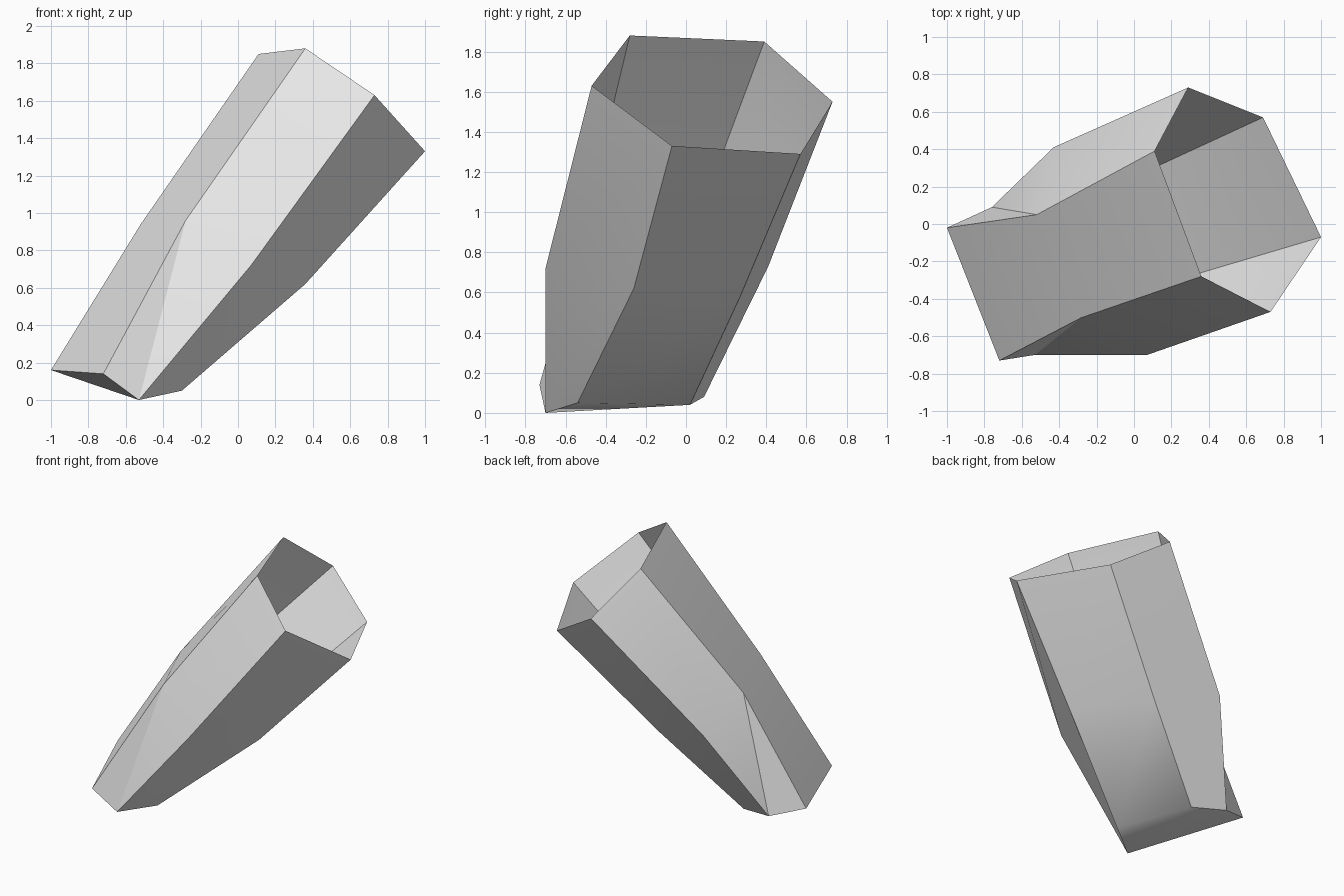
import bpy
import bmesh
import math

cube = bpy.data.objects.get("Cube")
if cube:
    bpy.data.objects.remove(cube, do_unlink=True)

# One flat colour
grey = bpy.data.materials.new("light_grey")
grey.use_nodes = True
colour = (0.8, 0.8, 0.8, 1.0)
grey.diffuse_color = colour
grey.node_tree.nodes["Principled BSDF"].inputs["Base Color"].default_value = colour

# Six-sided cross-sections, running round the tube in the same order
rim = [(0.36, -0.28, 1.88), (0.11, 0.39, 1.85), (0.29, 0.73, 1.55),
       (0.69, 0.57, 1.29), (1.00, -0.07, 1.33), (0.73, -0.47, 1.63)]
waist = [(-0.28, -0.50, 0.96), (-0.52, 0.05, 0.94), (-0.43, 0.41, 0.73),
         (0.04, 0.27, 0.58), (0.36, -0.26, 0.62), (0.07, -0.70, 0.72)]
foot = [(-0.72, -0.73, 0.14), (-1.00, -0.02, 0.16), (-0.76, 0.09, 0.08),
        (-0.50, 0.02, 0.04), (-0.30, -0.54, 0.05), (-0.53, -0.70, 0.00)]

bm = bmesh.new()
rings = [[bm.verts.new(p) for p in ring] for ring in (rim, waist, foot)]

# Walls: two bands of quads, with creased diagonals on two lower sides
for upper, lower in zip(rings, rings[1:]):
    for i in range(6):
        j = (i + 1) % 6
        a, b, c, d = upper[i], upper[j], lower[j], lower[i]
        if upper is rings[1] and i == 1:
            bm.faces.new((a, b, c))
            bm.faces.new((a, c, d))
        elif upper is rings[1] and i == 5:
            bm.faces.new((a, b, d))
            bm.faces.new((b, c, d))
        else:
            bm.faces.new((a, b, c, d))

# Closed foot: a fan from the lowest corner; the rim stays open
base = rings[2]
for i in range(4):
    bm.faces.new((base[5], base[i], base[i + 1]))
bmesh.ops.recalc_face_normals(bm, faces=bm.faces[:])

# Make sure the walls face outward
bm.normal_update()
side = next(f for f in bm.faces if rings[0][0] in f.verts and rings[0][5] in f.verts)
if side.normal.y > 0:
    bmesh.ops.reverse_faces(bm, faces=bm.faces[:])

mesh = bpy.data.meshes.new("open_tube")
bm.to_mesh(mesh)
bm.free()
mesh.materials.append(grey)
tube = bpy.data.objects.new("open_tube", mesh)
bpy.context.collection.objects.link(tube)

# Smooth shading with sharp edges kept
bpy.ops.object.select_all(action='DESELECT')
tube.select_set(True)
bpy.context.view_layer.objects.active = tube
bpy.ops.object.shade_smooth_by_angle(angle=math.radians(30))
